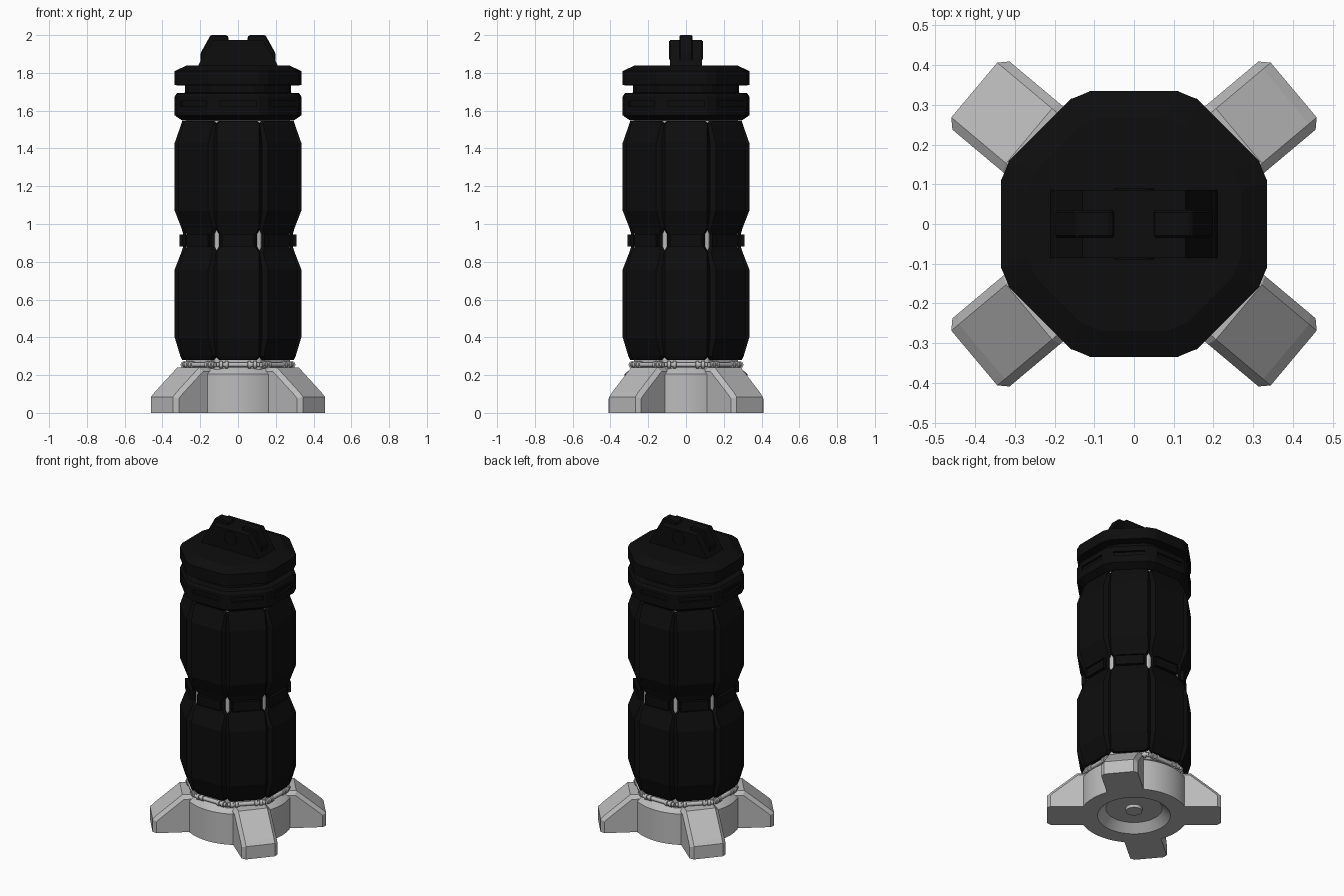
import bpy, bmesh, math
from mathutils import Matrix, Vector

cube = bpy.data.objects.get("Cube")
if cube:
    bpy.data.objects.remove(cube, do_unlink=True)


def material(name, value):
    m = bpy.data.materials.new(name)
    m.use_nodes = True
    color = (value, value, value, 1)
    m.diffuse_color = color
    m.node_tree.nodes["Principled BSDF"].inputs["Base Color"].default_value = color
    return m


black = material("matte black", 0.004)
grey = material("light grey", 0.5)


def finish(name, bm, mat, turn=0.0, smooth=False):
    bmesh.ops.recalc_face_normals(bm, faces=bm.faces)
    me = bpy.data.meshes.new(name)
    bm.to_mesh(me)
    bm.free()
    me.materials.append(mat)
    ob = bpy.data.objects.new(name, me)
    bpy.context.collection.objects.link(ob)
    ob.rotation_euler.z = turn
    if smooth:
        bpy.ops.object.select_all(action='DESELECT')
        ob.select_set(True)
        bpy.context.view_layer.objects.active = ob
        bpy.ops.object.shade_smooth_by_angle(angle=math.radians(30))
    return ob


def loft(rings):
    """Skin a stack of equal-length point rings and cap both ends."""
    bm = bmesh.new()
    vs = [[bm.verts.new(p) for p in ring] for ring in rings]
    n = len(vs[0])
    for a, b in zip(vs, vs[1:]):
        for i in range(n):
            j = (i + 1) % n
            bm.faces.new((a[i], a[j], b[j], b[i]))
    bm.faces.new(vs[0][::-1])
    bm.faces.new(vs[-1])
    return bm


def circle(r, z, n):
    return [(r * math.cos(math.tau * i / n), r * math.sin(math.tau * i / n), z) for i in range(n)]


def octagon(r, z, cut=0.03):
    """Octagon of apothem r with clipped corners."""
    pts = []
    half = r * math.tan(math.pi / 8) - cut
    for k in range(8):
        rot = Matrix.Rotation(k * math.pi / 4, 3, 'Z')
        pts += [tuple(rot @ Vector((r, s * half, z))) for s in (-1, 1)]
    return pts


def prism(points, depth):
    """Extrude an x-z outline symmetrically along y."""
    return loft([[(x, y, z) for x, z in points] for y in (-depth, depth)])


def bevel(ob, width, segments=1):
    mod = ob.modifiers.new("edge chamfer", 'BEVEL')
    mod.width = width
    mod.segments = segments
    mod.limit_method = 'ANGLE'
    mod.angle_limit = math.radians(25)


# Round base with a stepped recess and centre stud underneath
finish("base_ring", loft([circle(r, z, 64) for r, z in (
    (0.05, 0.03), (0.05, 0.05), (0.17, 0.05), (0.22, 0.0), (0.325, 0.0),
    (0.325, 0.205), (0.315, 0.215), (0.28, 0.24))]), grey, smooth=True)

# Four splayed feet
foot = [(0.25, 0), (0.525, 0), (0.525, 0.085), (0.5, 0.11), (0.345, 0.24), (0.2, 0.24), (0.2, 0.08)]
for i, deg in enumerate((40, 140, 220, 320)):
    ob = finish(f"foot_{i + 1}", prism(foot, 0.112), grey, math.radians(deg))
    mod = ob.modifiers.new("edge chamfer", 'BEVEL')
    mod.width = 0.022
    mod.limit_method = 'WEIGHT'
    weights = ob.data.attributes.new("bevel_weight_edge", 'FLOAT', 'EDGE')
    for e in ob.data.edges:
        a, b = (ob.data.vertices[v].co for v in e.vertices)
        side_top = abs(a.y - b.y) < 0.001 and min(a.z, b.z) > 0.08 and min(a.x, b.x) > 0.19
        corner = min(a.x, b.x) > 0.52 and abs(a.y - b.y) < 0.001
        weights.data[e.index].value = 1.0 if side_top or corner else 0.0

# Inner core seen through the gaps
finish("inner_core", loft([octagon(0.275, z, 0.005) for z in (0.22, 1.56)]), grey)

# Eight armour panels waisted in the middle
sections = [(0.28, 0.295), (0.30, 0.305), (0.40, 0.335), (0.76, 0.335), (0.85, 0.3),
            (0.88, 0.29), (0.945, 0.29), (0.98, 0.3), (1.07, 0.335), (1.43, 0.335),
            (1.53, 0.3), (1.545, 0.295)]


def panel_ring(z, r):
    waist = r < 0.299
    w = 0.09 if waist else 0.112
    side = 0.1 if waist else 0.128 - (0.335 - r) * 0.25
    depth = r - 0.01 if waist else r - 0.028
    return [(r, -w, z), (r, w, z), (depth, side, z), (0.2, 0.08, z), (0.2, -0.08, z), (depth, -side, z)]


for k in range(8):
    turn = k * math.pi / 4
    finish(f"body_panel_{k + 1}", loft([panel_ring(z, r) for z, r in sections]), black, turn)

    # Waist clasp with a recessed oblong
    bm = loft([[(x, y, z) for y, z in ((-0.085, 0.88), (0.085, 0.88), (0.085, 0.945), (-0.085, 0.945))]
               for x in (0.25, 0.31)])
    outer = [f for f in bm.faces if f.calc_center_median().x > 0.309]
    bmesh.ops.inset_region(bm, faces=outer, thickness=0.016)
    bmesh.ops.translate(bm, verts=outer[0].verts, vec=(-0.01, 0, 0))
    finish(f"waist_clasp_{k + 1}", bm, black, turn)

    # Ribbed tube between base and body
    profile = [(-0.115, 0.013)]
    for rib in (-0.09, -0.06, 0.06, 0.09):
        profile += [(rib - 0.01, 0.013), (rib - 0.008, 0.019), (rib + 0.008, 0.019), (rib + 0.01, 0.013)]
    profile.append((0.115, 0.013))
    rings = [[(0.285 + x, y, 0.255 + z) for x, z, _ in circle(r, 0, 16)] for y, r in profile]
    finish(f"collar_tube_{k + 1}", loft(rings), grey, turn, smooth=True)

# Grooved cap
cap = finish("cap", loft([octagon(r, z) for r, z in (
    (0.295, 1.548), (0.335, 1.575), (0.335, 1.675), (0.325, 1.692), (0.28, 1.695), (0.28, 1.732),
    (0.335, 1.735), (0.335, 1.81), (0.27, 1.84))]), black)
bm = bmesh.new()
for k in range(8):
    spot = Matrix.Rotation(k * math.pi / 4, 4, 'Z') @ Matrix.Translation((0.335, 0, 1.637))
    bmesh.ops.create_cube(bm, size=1, matrix=spot @ Matrix.Diagonal((0.03, 0.19, 0.028, 1)))
cutter = finish("slot_cutter", bm, black)
cutter.hide_render = True
cutter.hide_viewport = True
cut = cap.modifiers.new("slots", 'BOOLEAN')
cut.operation = 'DIFFERENCE'
cut.object = cutter

# Handle block, its side discs and the two raised ribs
block = [(-0.215, 1.83), (0.215, 1.83), (0.19, 1.88), (0.13, 1.975), (-0.13, 1.975), (-0.19, 1.88)]
finish("handle_block", prism(block, 0.085), black)
for s, side in ((-1, "front"), (1, "back")):
    rings = [[(x, s * y, 1.92 + z) for x, z, _ in circle(r, 0, 24)]
             for r, y in ((0.05, 0.08), (0.05, 0.09), (0.038, 0.09), (0.038, 0.086))]
    finish(f"{side}_handle_disc", loft(rings), black, smooth=True)
rib = [(0.05, 1.95), (0.05, 1.99), (0.06, 2.0), (0.145, 2.0), (0.198, 1.905), (0.198, 1.84), (0.12, 1.84)]
for s, side in ((1, "left"), (-1, "right")):
    ob = finish(f"{side}_handle_rib", prism([(s * x, z) for x, z in rib], 0.035), black)
    bevel(ob, 0.006)
